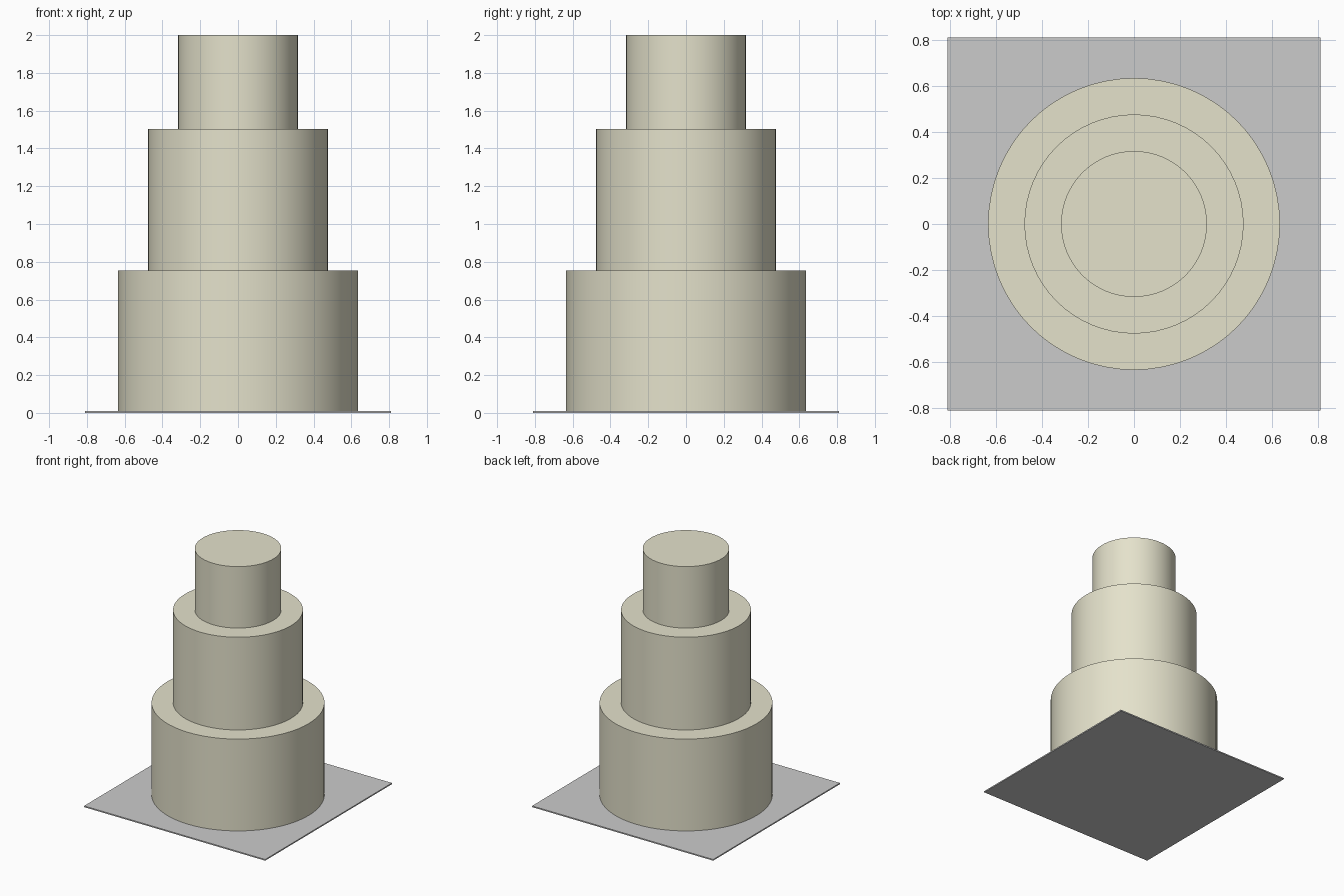
import bpy
import math

if "Cube" in bpy.data.objects:
    bpy.data.objects.remove(bpy.data.objects["Cube"])

stone = bpy.data.materials.new("warm_stone")
stone.diffuse_color = (0.78, 0.76, 0.60, 1.0)
stone.use_nodes = True
stone.node_tree.nodes["Principled BSDF"].inputs["Base Color"].default_value = stone.diffuse_color

PLATE_TOP = 0.01


def tier(name, radius, z0, z1):
    bpy.ops.mesh.primitive_cylinder_add(
        vertices=64, radius=radius, depth=z1 - z0, location=(0, 0, (z0 + z1) / 2))
    ob = bpy.context.object
    ob.name = name
    ob.data.materials.append(stone)
    bpy.ops.object.shade_smooth_by_angle(angle=math.radians(30))
    return ob


# Thin square ground plate
bpy.ops.mesh.primitive_cube_add(size=1, location=(0, 0, PLATE_TOP / 2))
plate = bpy.context.object
plate.name = "base_plate"
plate.scale = (1.62, 1.62, PLATE_TOP)
bpy.ops.object.transform_apply(location=False, rotation=False, scale=True)

# Three stacked round tiers, narrowing upward
tier("lower_tier", 0.634, PLATE_TOP, 0.753)
tier("middle_tier", 0.476, 0.753, 1.503)
tier("upper_tier", 0.317, 1.503, 2.0)
